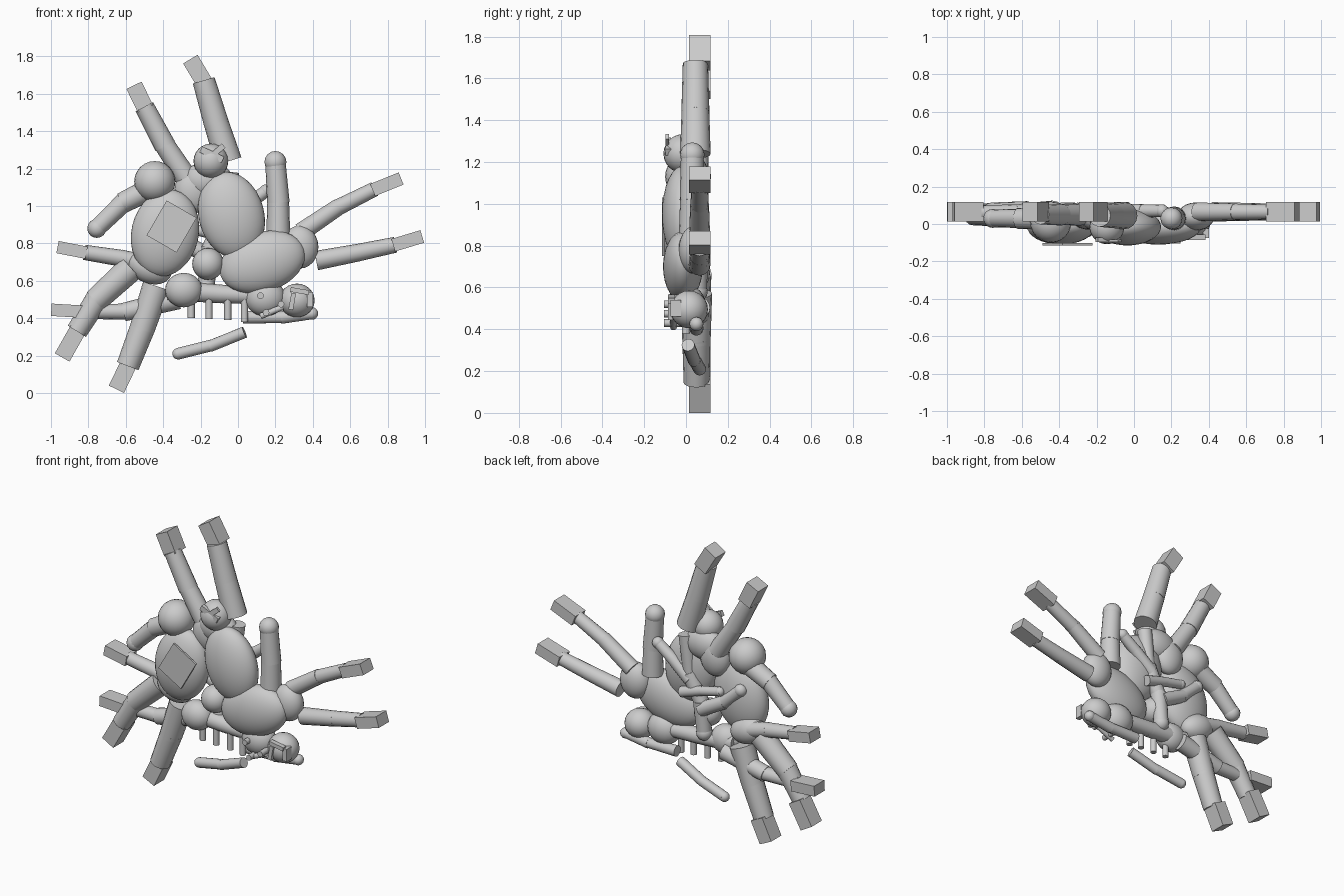
import bpy, math
from mathutils import Vector


def finish(name):
    ob = bpy.context.object
    ob.name = name
    bpy.ops.object.shade_smooth_by_angle(angle=math.radians(35))
    return ob


def ball(name, x, y, z, rx, ry=None, rz=None, tilt=0, seg=24):
    bpy.ops.mesh.primitive_uv_sphere_add(segments=seg, ring_count=seg // 2, radius=1, location=(x, y, z),
                                         rotation=(0, math.radians(tilt), 0))
    bpy.context.object.scale = (rx, ry or rx, rz or rx)
    return finish(name)


def rod(name, a, b, r1, r2, sides=16):
    a, b = Vector(a), Vector(b)
    d = b - a
    bpy.ops.mesh.primitive_cone_add(vertices=sides, radius1=r1, radius2=r2, depth=d.length, location=(a + b) / 2)
    bpy.context.object.rotation_euler = d.to_track_quat('Z', 'Y').to_euler()
    return finish(name)


def block(name, x, y, z, sx, sy, sz, tilt=0):
    bpy.ops.mesh.primitive_cube_add(size=1, location=(x, y, z), rotation=(0, math.radians(tilt), 0))
    bpy.context.object.scale = (sx, sy, sz)
    bpy.context.object.name = name


def limb(name, pts, y, r, tip=None):
    """Overlapping segments; the last pair becomes a square foot, or a rounded end is added."""
    p = [Vector((x, y, z)) for x, z in pts]
    n = len(p) - 1 - (1 if tip else 0)
    for i in range(n):
        e = (p[i + 1] - p[i]).normalized() * 0.012
        rod(f"{name}_segment_{i + 1}", p[i] - e, p[i + 1] + e, r[i], r[i] * 0.9)
    if tip:
        a, b = p[-2], p[-1]
        d, c = b - a, (a + b) / 2
        block(f"{name}_foot", c.x, 0.066, c.z, tip, 0.104, d.length, math.degrees(math.atan2(d.x, d.z)))
    else:
        ball(f"{name}_round_end", p[-1].x, y, p[-1].z, r[-1] * 0.98, seg=16)


# Three large body lobes
ball("left_body", -0.39, -0.01, 0.855, 0.18, 0.1, 0.235, 13, 32)
ball("middle_body", -0.035, -0.015, 0.95, 0.175, 0.1, 0.235, -15, 32)
ball("right_body", 0.13, -0.015, 0.7, 0.235, 0.095, 0.16, -18, 32)
block("front_plate", -0.355, -0.108, 0.89, 0.185, 0.012, 0.215, 30)

# Hubs where the limbs join
ball("right_hub", 0.33, 0.04, 0.78, 0.1, 0.075, 0.115)
ball("left_hub", -0.47, 0.035, 0.67, 0.12, 0.08, 0.085, 20)
ball("top_hub", -0.16, 0.03, 1.14, 0.13, 0.075, 0.1)
ball("lower_joint", -0.16, 0.0, 0.69, 0.085)
ball("back_hub", -0.24, 0.04, 1.08, 0.1, 0.07, 0.12)

# Long limbs with square feet
limb("top_limb_inner", [(-0.055, 1.25), (-0.12, 1.455), (-0.18, 1.66), (-0.255, 1.785)], 0.045, [0.073, 0.067], 0.09)
limb("top_limb_outer", [(-0.27, 1.14), (-0.395, 1.33), (-0.495, 1.52), (-0.556, 1.645)], 0.05, [0.06, 0.058], 0.09)
limb("right_limb_upper", [(0.345, 0.865), (0.53, 0.99), (0.72, 1.085), (0.872, 1.147)], 0.065, [0.05, 0.044], 0.07)
limb("right_limb_lower", [(0.43, 0.71), (0.64, 0.75), (0.83, 0.79), (0.985, 0.837)], 0.065, [0.052, 0.047], 0.07)
limb("left_limb_upper", [(-0.46, 0.68), (-0.62, 0.72), (-0.81, 0.75), (-0.965, 0.78)], 0.06, [0.05, 0.045], 0.066)
limb("left_limb_lower", [(-0.33, 0.5), (-0.6, 0.435), (-0.83, 0.435), (-0.998, 0.445)], 0.06, [0.055, 0.043], 0.066)
limb("bottom_limb_outer", [(-0.58, 0.66), (-0.755, 0.5), (-0.855, 0.34), (-0.94, 0.19)], 0.05, [0.072, 0.063], 0.09)
limb("bottom_limb_inner", [(-0.44, 0.56), (-0.51, 0.35), (-0.585, 0.155), (-0.65, 0.02)], 0.05, [0.075, 0.068], 0.09)

# Round-ended arms
ball("left_shoulder", -0.445, 0.01, 1.13, 0.11)
limb("left_arm", [(-0.45, 1.1), (-0.61, 1.02), (-0.755, 0.88)], 0.03, [0.062, 0.052])
limb("upright_arm", [(0.215, 0.86), (0.215, 1.03), (0.2, 1.235)], 0.03, [0.064, 0.06])

# Slender figure behind the bodies
limb("back_spine", [(-0.04, 1.17), (-0.07, 0.93), (-0.15, 0.77), (-0.17, 0.58)], 0.055, [0.045, 0.05, 0.05])
limb("back_arm_upper", [(-0.07, 0.91), (0.04, 1.0), (0.15, 1.08)], 0.07, [0.04, 0.036])
limb("back_arm_cross", [(-0.04, 0.82), (-0.17, 0.86), (-0.3, 0.89)], 0.085, [0.033, 0.03])
limb("back_arm_left", [(-0.17, 0.74), (-0.32, 0.82), (-0.44, 0.93)], 0.07, [0.045, 0.04])

# Top head with small crossed bars
ball("top_head", -0.145, -0.015, 1.24, 0.093)
block("top_head_bar", -0.14, -0.085, 1.275, 0.13, 0.025, 0.035, 25)
block("top_head_crossbar", -0.115, -0.09, 1.29, 0.1, 0.015, 0.03, -40)

# Lower crawling body: tail lobe, trunk and hanging pegs
ball("lower_rear", -0.29, 0.0, 0.55, 0.1, 0.08, 0.092)
limb("lower_trunk", [(-0.36, 0.55), (-0.1, 0.53), (0.1, 0.52)], 0.02, [0.055, 0.05])
for i, (x, z) in enumerate([(-0.25, 0.4), (-0.155, 0.395), (-0.055, 0.39), (0.035, 0.38)]):
    rod(f"hanging_peg_{i + 1}", (x, 0.0, 0.52), (x, 0.0, z), 0.019, 0.019, 12)

# Lower heads, eye pegs and jaw
ball("lower_neck", 0.145, 0.01, 0.51, 0.108, 0.085, 0.1)
ball("lower_head", 0.315, 0.015, 0.495, 0.095, 0.09, 0.09)
limb("jaw", [(0.04, 0.405), (0.24, 0.405), (0.395, 0.425)], 0.05, [0.034, 0.034])
for i, (x, z) in enumerate([(0.12, 0.52), (0.23, 0.475), (0.15, 0.43)]):
    rod(f"eye_peg_{i + 1}", (x, -0.02, z), (x, -0.105, z), 0.018, 0.018, 12)
block("head_bar_top", 0.33, -0.07, 0.545, 0.1, 0.03, 0.025, 10)
block("head_bar_left", 0.29, -0.07, 0.49, 0.025, 0.03, 0.09, 10)
block("head_bar_right", 0.385, -0.05, 0.5, 0.03, 0.05, 0.08)
rod("cheek_rod", (0.12, -0.06, 0.41), (0.24, -0.06, 0.46), 0.016, 0.016, 12)

# Loose bent tube below
for i, (a, b) in enumerate([((0.035, 0.01, 0.325), (-0.15, 0.04, 0.25)), ((-0.14, 0.04, 0.255), (-0.32, 0.065, 0.21))]):
    rod(f"loose_tube_{i + 1}", a, b, 0.031, 0.031)
ball("loose_tube_end", -0.32, 0.065, 0.21, 0.031, seg=16)
